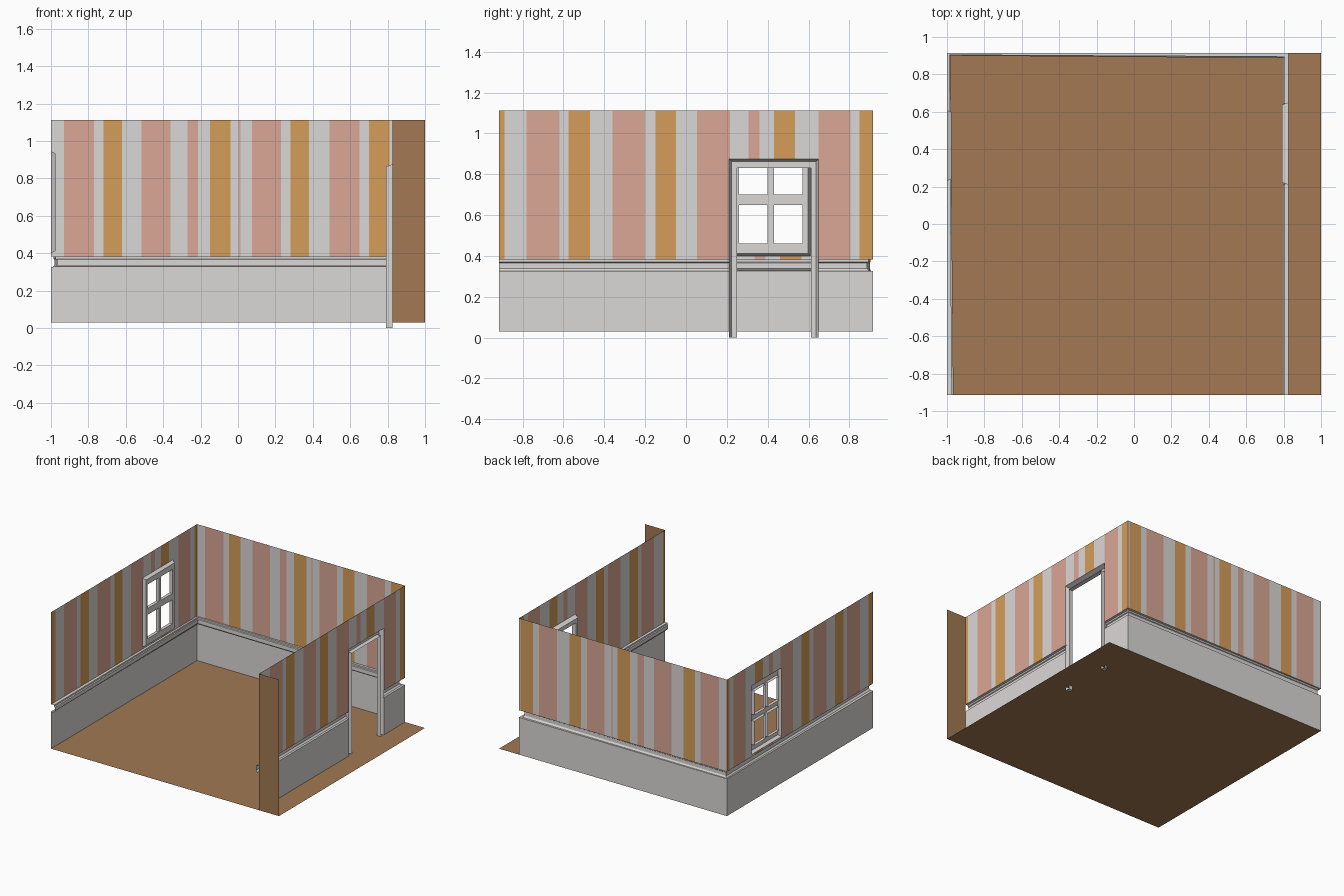
import bpy, bmesh

if "Cube" in bpy.data.objects:
    bpy.data.objects.remove(bpy.data.objects["Cube"])


def material(name, rgb):
    m = bpy.data.materials.new(name)
    m.diffuse_color = (*rgb, 1)
    m.use_nodes = True
    m.node_tree.nodes["Principled BSDF"].inputs["Base Color"].default_value = m.diffuse_color
    return m


WHITE = material("off_white", (0.71, 0.69, 0.675))
PINK = material("dusty_pink", (0.70, 0.385, 0.30))
OCHRE = material("ochre", (0.67, 0.34, 0.10))
BROWN = material("wood_brown", (0.36, 0.19, 0.085))

X0, X1, Y0, Y1 = -1.0, 0.825, -0.915, 0.915
FLOOR, RAIL_LOW, RAIL_TOP, TOP = 0.03, 0.325, 0.382, 1.112


def finish(name, bm, mats):
    bmesh.ops.remove_doubles(bm, verts=bm.verts, dist=1e-5)
    me = bpy.data.meshes.new(name)
    bm.to_mesh(me)
    bm.free()
    for m in mats:
        me.materials.append(m)
    ob = bpy.data.objects.new(name, me)
    bpy.context.collection.objects.link(ob)
    return ob


def grid(us, vs, place, skip=lambda u, v: False, mat=lambda u: 0):
    """Sheet of cells between cut lines; skip leaves openings."""
    bm = bmesh.new()
    us, vs = sorted(set(us)), sorted(set(vs))
    pts = {(u, v): bm.verts.new(place(u, v)) for u in us for v in vs}
    for a, b in zip(us, us[1:]):
        for c, d in zip(vs, vs[1:]):
            if not skip((a + b) / 2, (c + d) / 2):
                f = bm.faces.new([pts[a, c], pts[b, c], pts[b, d], pts[a, d]])
                f.material_index = mat((a + b) / 2)
    bmesh.ops.delete(bm, geom=[v for v in bm.verts if not v.link_faces], context='VERTS')
    return bm


def wall(name, u0, u1, place, stripes, hole=None):
    """White lower panel and striped wallpaper, with a slot left for the rail."""
    hu, hv = ((hole[0], hole[1]), (hole[2], hole[3])) if hole else ((), ())

    def in_hole(u, v):
        return bool(hole) and hu[0] < u < hu[1] and hv[0] < v < hv[1]

    def stripe(u):
        return next((m for a, b, m in stripes if a < u < b), 0)

    low = [v for v in hv if FLOOR < v < RAIL_LOW]
    high = [v for v in hv if RAIL_TOP < v < TOP]
    finish(name + "_lower_panel",
           grid([u0, u1, *hu], [FLOOR, RAIL_LOW, *low], place, in_hole), [WHITE])
    cuts = [min(max(e, u0), u1) for s in stripes for e in s[:2]]
    finish(name + "_wallpaper",
           grid([u0, u1, *hu, *cuts], [RAIL_TOP, TOP, *high], place, in_hole, stripe),
           [WHITE, PINK, OCHRE])


# Stripes along each wall: start, end, colour (1 pink, 2 ochre)
back_stripes = [(-.93, -.77, 1), (-.72, -.62, 2), (-.515, -.36, 1), (-.27, -.215, 1),
                (-.15, -.04, 2), (.004, .014, 1), (.075, .23, 1), (.28, .38, 2),
                (.49, .65, 1), (.70, .81, 2)]
right_stripes = [(-1, -.89, 2), (-.78, -.62, 1), (-.575, -.47, 2), (-.36, -.20, 1),
                 (-.15, -.05, 2), (.055, .215, 1), (.305, .36, 1), (.43, .535, 2),
                 (.65, .805, 1), (.85, 1, 2)]
left_stripes = [(a + .03, b + .03, m) for a, b, m in right_stripes]

wall("back_wall", X0, X1, lambda u, v: (u, Y1, v), back_stripes)
wall("left_wall", Y0, Y1, lambda u, v: (X0, u, v), left_stripes, (.23, .61, .40, .945))
wall("right_wall", Y0, Y1, lambda u, v: (X1, u, v), right_stripes, (.21, .65, 0, .875))

# Floor and the short front return wall
finish("floor", grid([X0, 1], [Y0, Y1], lambda u, v: (u, v, FLOOR)), [BROWN])
finish("front_return_wall", grid([X1, 1], [FLOOR, TOP], lambda u, v: (u, Y0, v)), [BROWN])


def frame(name, us, vs, x_front, x_wall, skip, flare, keep_base=False):
    """Flat frame face with its edges turned back to the wall."""
    bm = grid(us, vs, lambda u, v: (x_front, u, v), skip)
    edges = [e for e in bm.edges if e.is_boundary]
    out = bmesh.ops.extrude_edge_only(bm, edges=edges)
    lo_u, hi_u, lo_v, hi_v = us[0], us[-1], vs[0], vs[-1]
    for v in [g for g in out["geom"] if isinstance(g, bmesh.types.BMVert)]:
        v.co.x = x_wall
        if abs(v.co.y - lo_u) < 1e-5:
            v.co.y -= flare
        elif abs(v.co.y - hi_u) < 1e-5:
            v.co.y += flare
        if abs(v.co.z - hi_v) < 1e-5:
            v.co.z += flare
        elif abs(v.co.z - lo_v) < 1e-5 and not keep_base:
            v.co.z -= flare
    bmesh.ops.recalc_face_normals(bm, faces=bm.faces)
    finish(name, bm, [WHITE])


# Four-pane window in the left wall
def pane(u, v):
    return (.26 < u < .40 or .43 < u < .57) and (.46 < v < .65 or .70 < v < .89)


frame("window_frame", [.242, .26, .40, .43, .57, .598], [.412, .46, .65, .70, .89, .933],
      X0 + .025, X0, pane, .012)

# Door surround in the right wall
frame("door_frame", [.223, .25, .612, .637], [0, .83, .862], X1 - .035, X1,
      lambda u, v: .25 < u < .612 and v < .83, .013, True)

# Chair rail: hollow moulding swept along the inside of the walls
profile = [(0, .382), (.75, .382), (.75, .37), (1, .366), (1, .338), (.6, .325), (0, .325)]


def rail(name, path):
    """path: x, y, inward x offset, inward y offset."""
    bm = bmesh.new()
    rings = [[bm.verts.new((x + dx * d, y + dy * d, z)) for d, z in profile]
             for x, y, dx, dy in path]
    for r, s in zip(rings, rings[1:]):
        for i in range(len(profile) - 1):
            bm.faces.new([r[i], r[i + 1], s[i + 1], s[i]])
    bmesh.ops.recalc_face_normals(bm, faces=bm.faces)
    finish(name, bm, [WHITE])


rail("chair_rail_long", [(X0, Y0, .035, 0), (X0, Y1, .018, -.015),
                         (X1, Y1, -.028, -.028), (X1, .645, -.028, 0)])
rail("chair_rail_short", [(X1, .215, -.028, 0), (X1, Y0, -.028, 0)])
